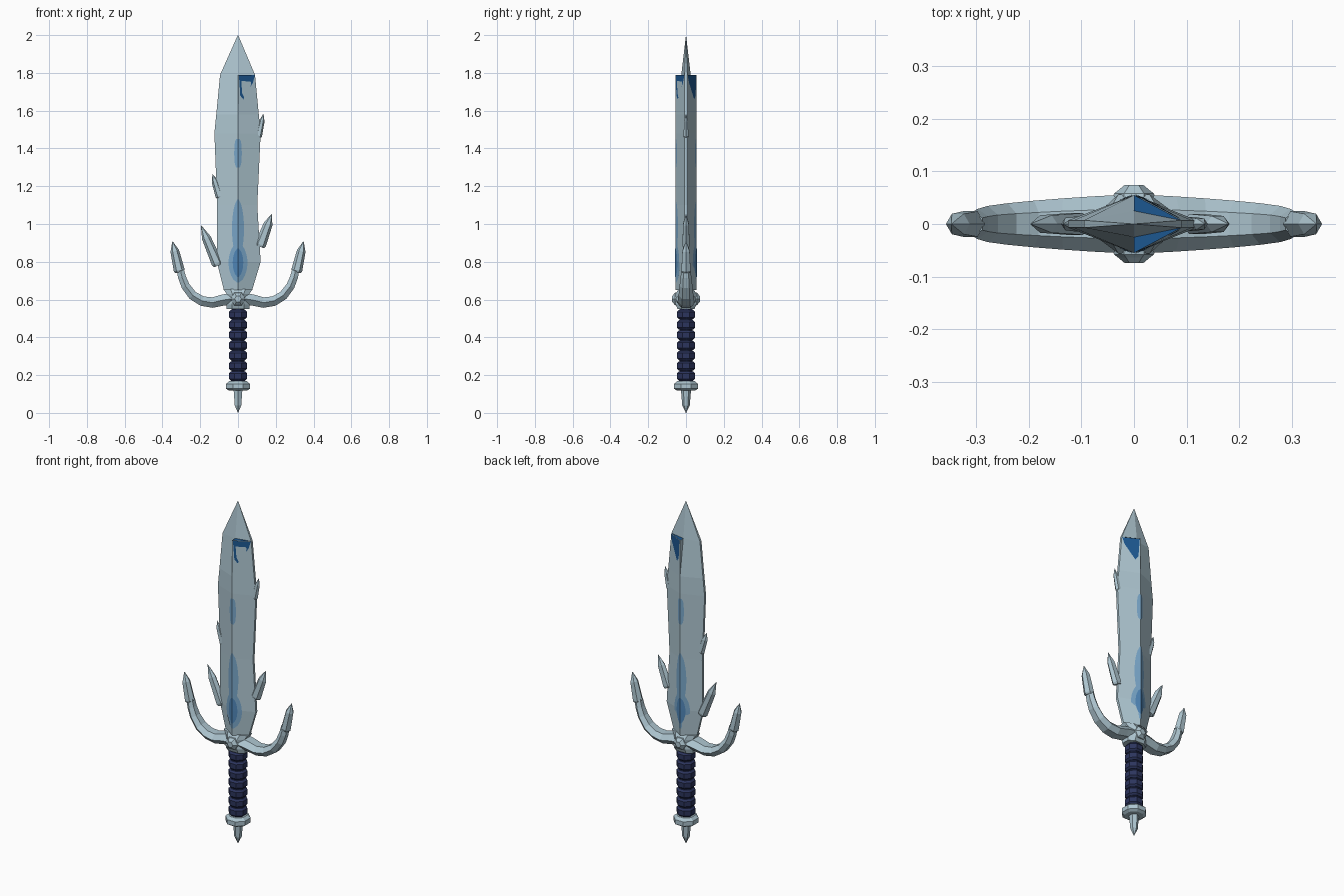
import bpy, bmesh, math
from mathutils import Vector

if "Cube" in bpy.data.objects:
    bpy.data.objects.remove(bpy.data.objects["Cube"])


def material(name, rgb):
    m = bpy.data.materials.new(name)
    m.use_nodes = True
    m.diffuse_color = (*rgb, 1)
    m.node_tree.nodes["Principled BSDF"].inputs["Base Color"].default_value = (*rgb, 1)
    return m


steel = material("pale steel", (.42, .56, .63))
navy = material("navy grip", (.025, .035, .11))
sky = material("light blue", (.19, .38, .58))
azure = material("mid blue", (.08, .24, .48))
deep = material("deep blue", (.012, .095, .28))


def finish(name, bm, mat):
    bmesh.ops.remove_doubles(bm, verts=bm.verts, dist=.0001)
    bmesh.ops.recalc_face_normals(bm, faces=bm.faces)
    mesh = bpy.data.meshes.new(name)
    bm.to_mesh(mesh)
    bm.free()
    mesh.materials.append(mat)
    obj = bpy.data.objects.new(name, mesh)
    bpy.context.collection.objects.link(obj)
    return obj


def loft(name, rings, mat):
    """Skin a list of equal closed rings and cap both ends."""
    bm = bmesh.new()
    rows = [[bm.verts.new(p) for p in ring] for ring in rings]
    n = len(rows[0])
    for a, b in zip(rows, rows[1:]):
        for i in range(n):
            j = (i + 1) % n
            bm.faces.new((a[i], a[j], b[j], b[i]))
    bm.faces.new(rows[0])
    bm.faces.new(rows[-1])
    return finish(name, bm, mat)


def ring(center, u, v, ru, rv, sides, phase=0):
    c = Vector(center)
    angles = [phase + math.tau * i / sides for i in range(sides)]
    return [c + u * ru * math.cos(a) + v * rv * math.sin(a) for a in angles]


X, Y, Z = Vector((1, 0, 0)), Vector((0, 1, 0)), Vector((0, 0, 1))


def turned(name, profile, sides, mat, axis=Z, u=X, v=Y, origin=(0, 0, 0)):
    """Faceted turned part: profile holds (height, radius)."""
    o = Vector(origin)
    return loft(name, [ring(o + axis * h, u, v, r, r, sides, math.pi / sides)
                       for h, r in profile], mat)


def crystal(name, base, tip, width, depth):
    """Six-sided shard with a pointed end."""
    a, b = Vector((base[0], 0, base[1])), Vector((tip[0], 0, tip[1]))
    side = (b - a).normalized().cross(Y)
    rings = [ring(a.lerp(b, t), side, Y, width * s, depth * s, 6)
             for t, s in ((0, .8), (.06, 1), (.68, .8), (1, .01))]
    return loft(name, rings, steel)


# Blade: height, right-hand edge (-x), left-hand edge (+x)
EDGE, RIDGE, THIN = .007, .055, .025
stations = [(.65, -.075, .075), (.8, -.112, .12), (1.1, -.11, .102),
            (1.48, -.125, .12), (1.58, -.115, .11), (1.79, -.095, .09)]


def half_ring(z, x, depth):
    return [(x, -EDGE, z), (0, -depth, z), (0, depth, z), (x, EDGE, z)]


loft("blade_left_half", [half_ring(z, b, RIDGE) for z, a, b in stations], steel)
loft("blade_right_half", [half_ring(z, a, THIN if z > 1.7 else RIDGE)
                          for z, a, b in stations], steel)


def tip_ring(z, s):
    return [(-.095 * s, -EDGE * s, z), (0, -THIN * s, z), (.09 * s, -EDGE * s, z),
            (.09 * s, EDGE * s, z), (0, THIN * s, z), (-.095 * s, EDGE * s, z)]


loft("blade_tip", [tip_ring(1.79, 1), tip_ring(2, .01)], steel)


def surface(x, z, lift):
    """Depth of the blade face at x, z."""
    for (z0, a0, b0), (z1, a1, b1) in zip(stations, stations[1:]):
        if z <= z1:
            t = (z - z0) / (z1 - z0)
            edge = abs(a0 + (a1 - a0) * t) if x < 0 else b0 + (b1 - b0) * t
            break
    return RIDGE + (EDGE - RIDGE) * abs(x) / edge + lift


def patch(name, z0, z1, width, mat, lift, shape=.5, rows=12):
    """Oval of paint folded over the ridge, on front and back."""
    for label, s in (("front", -1), ("back", 1)):
        bm = bmesh.new()
        last = None
        for i in range(rows + 1):
            t = i / rows
            w = width * max(.02, math.sin(math.pi * t)) ** shape
            z = z0 + (z1 - z0) * t
            row = [bm.verts.new((x, s * surface(x, z, lift), z)) for x in (-w, 0, w)]
            if last:
                for k in (0, 1):
                    bm.faces.new((last[k], last[k + 1], row[k + 1], row[k]))
            last = row
        finish(f"{name}_{label}", bm, mat)


patch("lower_glow", .69, .9, .05, sky, .001)
patch("middle_glow", .82, 1.13, .032, sky, .0015)
patch("upper_glow", 1.3, 1.45, .02, sky, .001, .2)
patch("glow_core", .72, .87, .028, azure, .0025)

# Deep blue corner below the blade step, front and back, and the step itself
corner = [(.005, 1.788), (.089, 1.788), (.08, 1.75), (.028, 1.66), (.012, 1.68)]
for label, s in (("front", -1), ("back", 1)):
    bm = bmesh.new()
    bm.faces.new([bm.verts.new((x, s * surface(x, z, .0015), z)) for x, z in corner])
    finish(f"blue_corner_{label}", bm, deep)
    bm = bmesh.new()
    bm.faces.new([bm.verts.new((x, s * y, 1.791)) for x, y in
                  ((0, THIN), (0, RIDGE), (.09, EDGE))])
    finish(f"blue_step_{label}", bm, deep)

# Shards growing from the blade edges
crystal("lower_left_shard", (.115, .88), (.18, 1.055), .03, .022)
crystal("lower_right_shard", (-.105, .78), (-.197, .995), .03, .024)
crystal("middle_right_shard", (-.095, 1.14), (-.135, 1.265), .022, .017)
crystal("upper_left_shard", (.108, 1.46), (.135, 1.585), .018, .015)

# Guard: waisted block, two upswept arms with shard ends, faceted studs
block = [(.55, .062, .045), (.575, .062, .055), (.6, .052, .058),
         (.63, .06, .056), (.655, .078, .04)]
loft("guard_block", [[(x, -y * .5, z), (x * .5, -y, z), (-x * .5, -y, z), (-x, -y * .5, z),
                      (-x, y * .5, z), (-x * .5, y, z), (x * .5, y, z), (x, y * .5, z)]
                     for z, x, y in block], steel)

path = [(.03, .605), (.08, .597), (.135, .584), (.19, .592), (.24, .622),
        (.278, .672), (.297, .72), (.307, .765)]
for label, s in (("left", 1), ("right", -1)):
    rings = []
    for i, (x, z) in enumerate(path):
        p, q = path[max(i - 1, 0)], path[min(i + 1, len(path) - 1)]
        across = Vector((-(q[1] - p[1]) * s, 0, q[0] - p[0])).normalized()
        t = i / (len(path) - 1)
        rings.append(ring((x * s, 0, z), Y, across, .055 - .032 * t ** 1.3,
                          .036 - .014 * t, 6))
    loft(f"guard_arm_{label}", rings, steel)
    crystal(f"guard_shard_{label}", (.309 * s, .745), (.347 * s, .91), .029, .028)

for label, s in (("front", -1), ("back", 1)):
    turned(f"guard_stud_{label}", [(.04, .042), (.058, .038), (.064, .03), (.074, .018)],
           6, steel, Y * s, Z, X, (0, 0, .603))

# Grip of stacked octagonal ribs around a core
turned("grip_core", [(.15, .038), (.56, .038)], 8, navy)
ribs, pitch = 7, .0543
for i in range(ribs):
    z = .17 + i * pitch
    turned(f"grip_rib_{i + 1}", [(z, .041), (z + .01, .051), (z + .039, .051),
                                 (z + .049, .041)], 8, navy)

# Pommel disc and spike
turned("pommel", [(.118, .052), (.128, .068), (.154, .068), (.168, .05)], 8, steel)
turned("pommel_spike", [(0, .001), (.04, .02), (.125, .027)], 6, steel)
